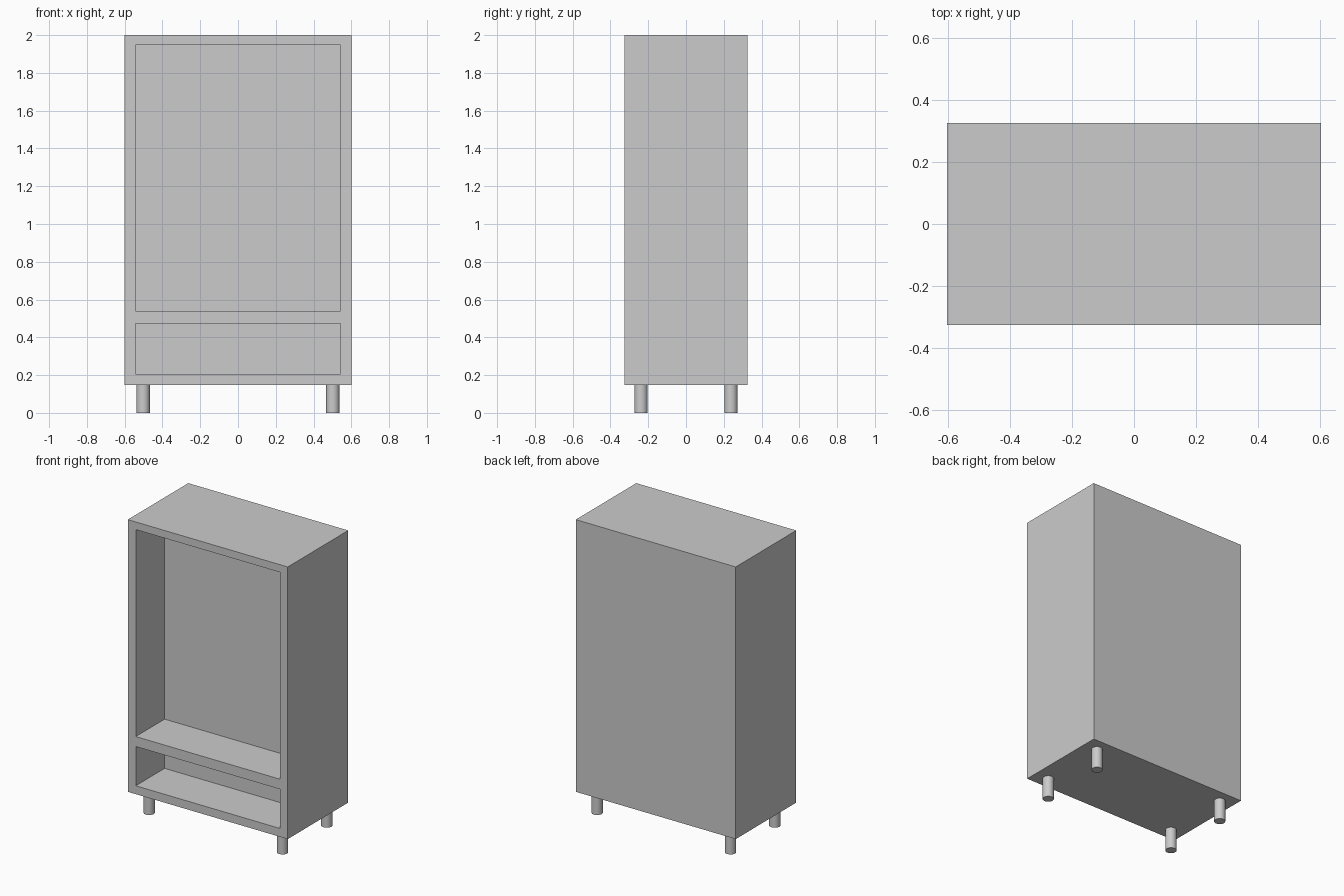
import bpy

default_cube = bpy.data.objects.get("Cube")
if default_cube:
    bpy.data.objects.remove(default_cube, do_unlink=True)

# Single plain grey finish
GREY = (0.6, 0.6, 0.6, 1.0)
grey = bpy.data.materials.new("plain grey")
grey.use_nodes = True
grey.diffuse_color = GREY
grey.node_tree.nodes["Principled BSDF"].inputs["Base Color"].default_value = GREY

HALF_W, HALF_D = 0.602, 0.325
BASE_Z, TOP_Z = 0.148, 2.0
OPENING_HALF_W, RECESS = 0.542, 0.31


def box(name, x, y, z):
    """Box spanning the given (low, high) ranges."""
    spans = (x, y, z)
    bpy.ops.mesh.primitive_cube_add(size=1, location=[(a + b) / 2 for a, b in spans])
    obj = bpy.context.object
    obj.name = name
    obj.scale = [b - a for a, b in spans]
    bpy.ops.object.transform_apply(location=False, rotation=False, scale=True)
    obj.data.materials.append(grey)
    return obj


def carve(target, cutter):
    """Cut one box out of the target and discard the cutter."""
    cutter.hide_render = True
    mod = target.modifiers.new("recess", 'BOOLEAN')
    mod.operation = 'DIFFERENCE'
    mod.solver = 'EXACT'
    mod.object = cutter
    bpy.context.view_layer.objects.active = target
    bpy.ops.object.modifier_apply(modifier=mod.name)
    bpy.data.objects.remove(cutter, do_unlink=True)


# Cabinet body with a tall display bay above a low open bay
body = box("cabinet_body", (-HALF_W, HALF_W), (-HALF_D, HALF_D), (BASE_Z, TOP_Z))
for name, heights in (("upper_bay_cutter", (0.54, 1.948)),
                      ("lower_bay_cutter", (0.205, 0.472))):
    carve(body, box(name, (-OPENING_HALF_W, OPENING_HALF_W),
                    (-HALF_D - 0.1, -HALF_D + RECESS), heights))

# Four round legs
for side, x in (("left", 0.502), ("right", -0.502)):
    for end, y in (("front", -0.238), ("back", 0.238)):
        bpy.ops.mesh.primitive_cylinder_add(vertices=32, radius=0.035, depth=BASE_Z,
                                            location=(x, y, BASE_Z / 2))
        leg = bpy.context.object
        leg.name = f"{end}_{side}_leg"
        leg.data.materials.append(grey)
        bpy.ops.object.shade_smooth_by_angle()
